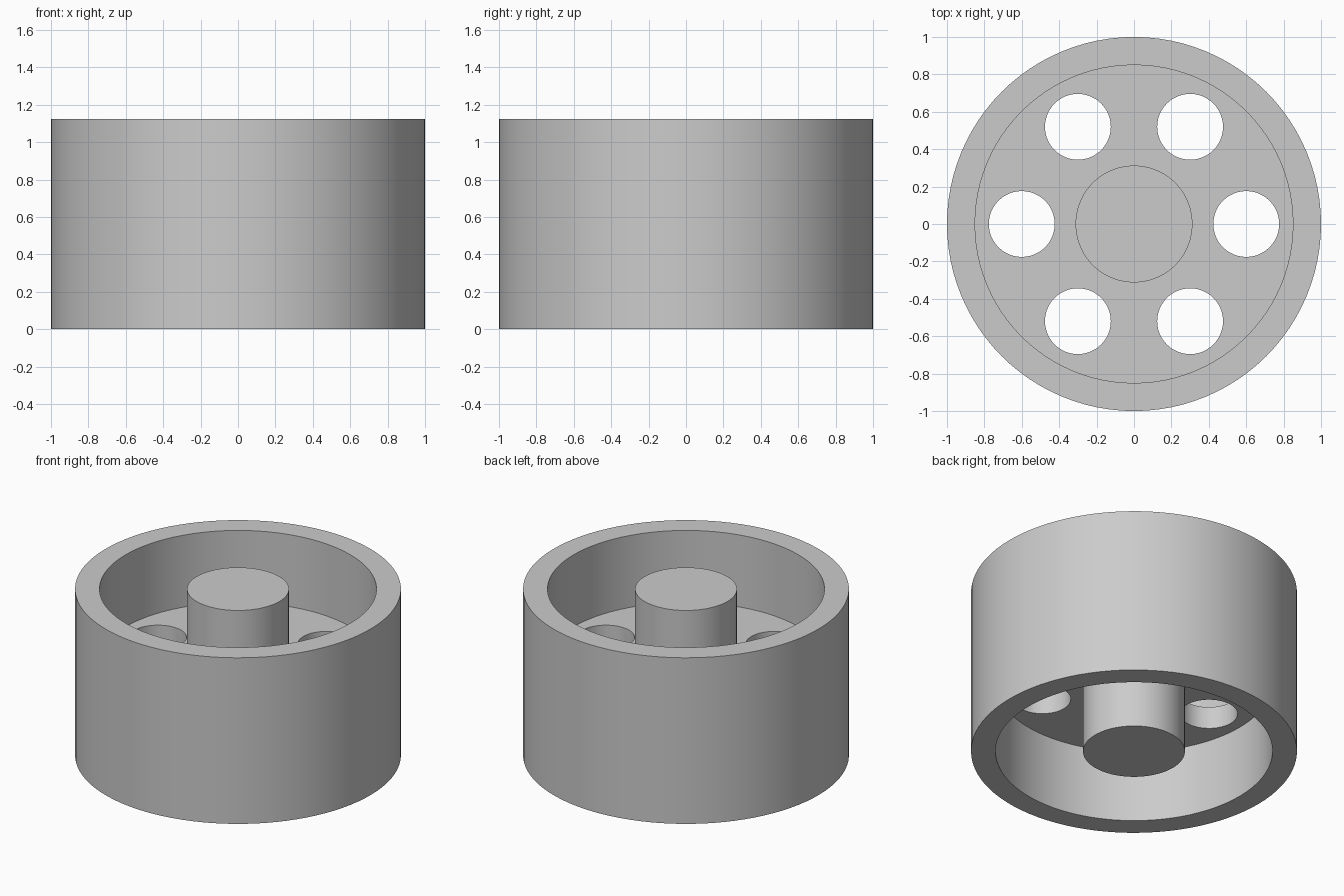
import bpy, bmesh
from math import cos, sin, pi, radians
from mathutils import Matrix

HEIGHT, RIM, BORE, HUB = 1.125, 1.0, 0.85, 0.3125
WEB = 0.15                                # thickness of the pierced disc
HOLE, HOLE_RING, HOLES = 0.176, 0.6, 6
SEGMENTS = 96

cube = bpy.data.objects.get("Cube")
if cube:
    bpy.data.objects.remove(cube)

grey = bpy.data.materials.new("grey metal")
grey.use_nodes = True
colour = (0.6, 0.6, 0.6, 1)
grey.diffuse_color = colour
grey.node_tree.nodes["Principled BSDF"].inputs["Base Color"].default_value = colour


def add_object(name, bm):
    bmesh.ops.recalc_face_normals(bm, faces=bm.faces)
    mesh = bpy.data.meshes.new(name)
    bm.to_mesh(mesh)
    bm.free()
    mesh.materials.append(grey)
    obj = bpy.data.objects.new(name, mesh)
    bpy.context.collection.objects.link(obj)
    return obj


# Wheel body: rim, web and hub turned from one profile
low, high = (HEIGHT - WEB) / 2, (HEIGHT + WEB) / 2
profile = [(0, 0), (HUB, 0), (HUB, low), (BORE, low), (BORE, 0), (RIM, 0),
           (RIM, HEIGHT), (BORE, HEIGHT), (BORE, high), (HUB, high),
           (HUB, HEIGHT), (0, HEIGHT)]
bm = bmesh.new()
points = [bm.verts.new((r, 0, z)) for r, z in profile]
edges = [bm.edges.new(pair) for pair in zip(points, points[1:])]
bmesh.ops.spin(bm, geom=points + edges, cent=(0, 0, 0), axis=(0, 0, 1),
               angle=2 * pi, steps=SEGMENTS, use_merge=True)
bmesh.ops.remove_doubles(bm, verts=bm.verts, dist=0.0001)
wheel = add_object("wheel", bm)

# Ring of round holes through the web
bm = bmesh.new()
for i in range(HOLES):
    angle = 2 * pi * i / HOLES
    place = Matrix.Translation((HOLE_RING * cos(angle), HOLE_RING * sin(angle), HEIGHT / 2))
    bmesh.ops.create_cone(bm, cap_ends=True, segments=SEGMENTS // 2, radius1=HOLE,
                          radius2=HOLE, depth=WEB * 2, matrix=place)
cutter = add_object("hole_cutter", bm)
cutter.hide_render = True

cut = wheel.modifiers.new("holes", "BOOLEAN")
cut.operation, cut.solver, cut.object = "DIFFERENCE", "EXACT", cutter
bpy.ops.object.select_all(action="DESELECT")
wheel.select_set(True)
bpy.context.view_layer.objects.active = wheel
bpy.ops.object.modifier_apply(modifier=cut.name)
bpy.data.objects.remove(cutter)
bpy.ops.object.shade_smooth_by_angle(angle=radians(30))
